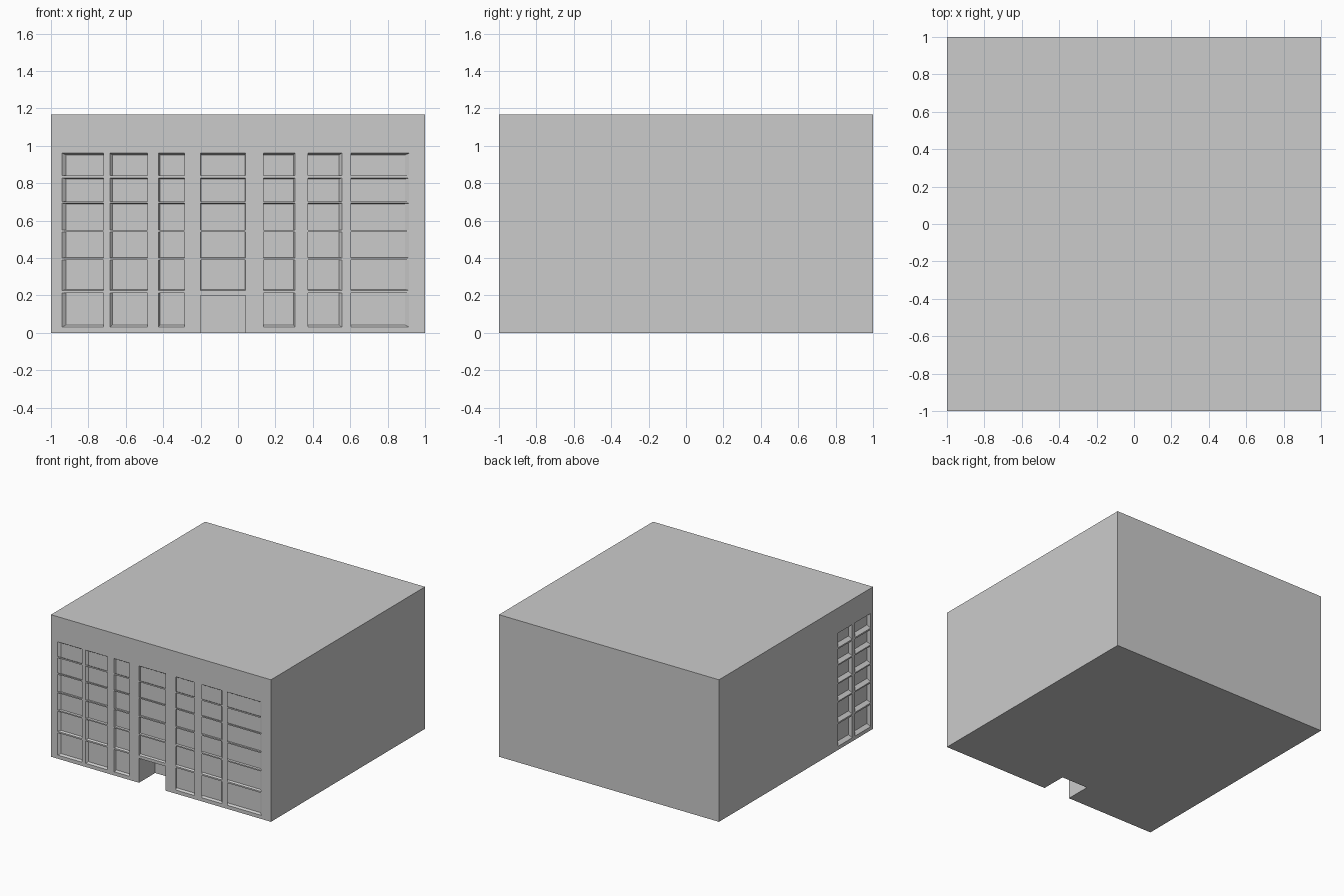
import bpy, bmesh
from mathutils import Vector

if "Cube" in bpy.data.objects:
    bpy.data.objects.remove(bpy.data.objects["Cube"])

H = 1.167
ROWS = [(0.03, 0.213), (0.225, 0.39), (0.40, 0.54), (0.55, 0.693), (0.703, 0.828), (0.84, 0.96)]
FRONT_COLS = [(-0.94, -0.72), (-0.685, -0.485), (-0.425, -0.285), (-0.2, 0.04),
              (0.135, 0.305), (0.375, 0.555), (0.605, 0.915)]
SIDE_COLS = [(-0.97, -0.765), (-0.73, -0.545)]


def rect(a0, a1, z0, z1):
    return [(a0, z0), (a1, z0), (a1, z1), (a0, z1)]


def pocket(bm, rings, place):
    """Closed cutter skinned through (rectangle, depth) rings."""
    loops = [[bm.verts.new(place(a, z, d)) for a, z in r] for r, d in rings]
    for p, q in zip(loops, loops[1:]):
        for i in range(4):
            j = (i + 1) % 4
            bm.faces.new((p[i], p[j], q[j], q[i]))
    bm.faces.new(loops[0][::-1])
    bm.faces.new(loops[-1])


def on_front(a, z, d):
    return Vector((a, -1 + d, z))


def on_left(a, z, d):
    return Vector((-1 + d, a, z))


bm = bmesh.new()
# front windows: shallow recesses tapering towards the facade centre
CX, CZ, S = -0.08, 0.55, 0.977
for c, (a0, a1) in enumerate(FRONT_COLS):
    for r, (z0, z1) in enumerate(ROWS):
        if c == 3 and r == 0:
            continue
        outer = rect(a0, a1, z0, z1)
        inner = [(CX + (a - CX) * S, CZ + (z - CZ) * S) for a, z in outer]
        pocket(bm, [(outer, -0.02), (outer, 0), (inner, 0.015)], on_front)
# entrance notch
door = rect(-0.2, 0.04, -0.05, 0.2)
pocket(bm, [(door, -0.02), (door, 0.21)], on_front)
# left side windows with sloping sills
for a0, a1 in SIDE_COLS:
    for z0, z1 in ROWS:
        outer = rect(a0, a1, z0, z1)
        inner = rect(a0 + 0.01, a1, z0 + 0.022, z1)
        pocket(bm, [(outer, -0.02), (outer, 0), (inner, 0.028)], on_left)
bmesh.ops.recalc_face_normals(bm, faces=bm.faces)
mesh = bpy.data.meshes.new("opening_cutters")
bm.to_mesh(mesh)
bm.free()
cutter = bpy.data.objects.new("opening_cutters", mesh)
bpy.context.collection.objects.link(cutter)

# building block
bpy.ops.mesh.primitive_cube_add(size=2, location=(0, 0, H / 2))
building = bpy.context.object
building.name = "building"
building.scale = (1, 1, H / 2)
bpy.ops.object.transform_apply(location=True, rotation=False, scale=True)
mod = building.modifiers.new("openings", 'BOOLEAN')
mod.operation = 'DIFFERENCE'
mod.solver = 'EXACT'
mod.object = cutter
bpy.ops.object.modifier_apply(modifier=mod.name)
bpy.data.objects.remove(cutter)
